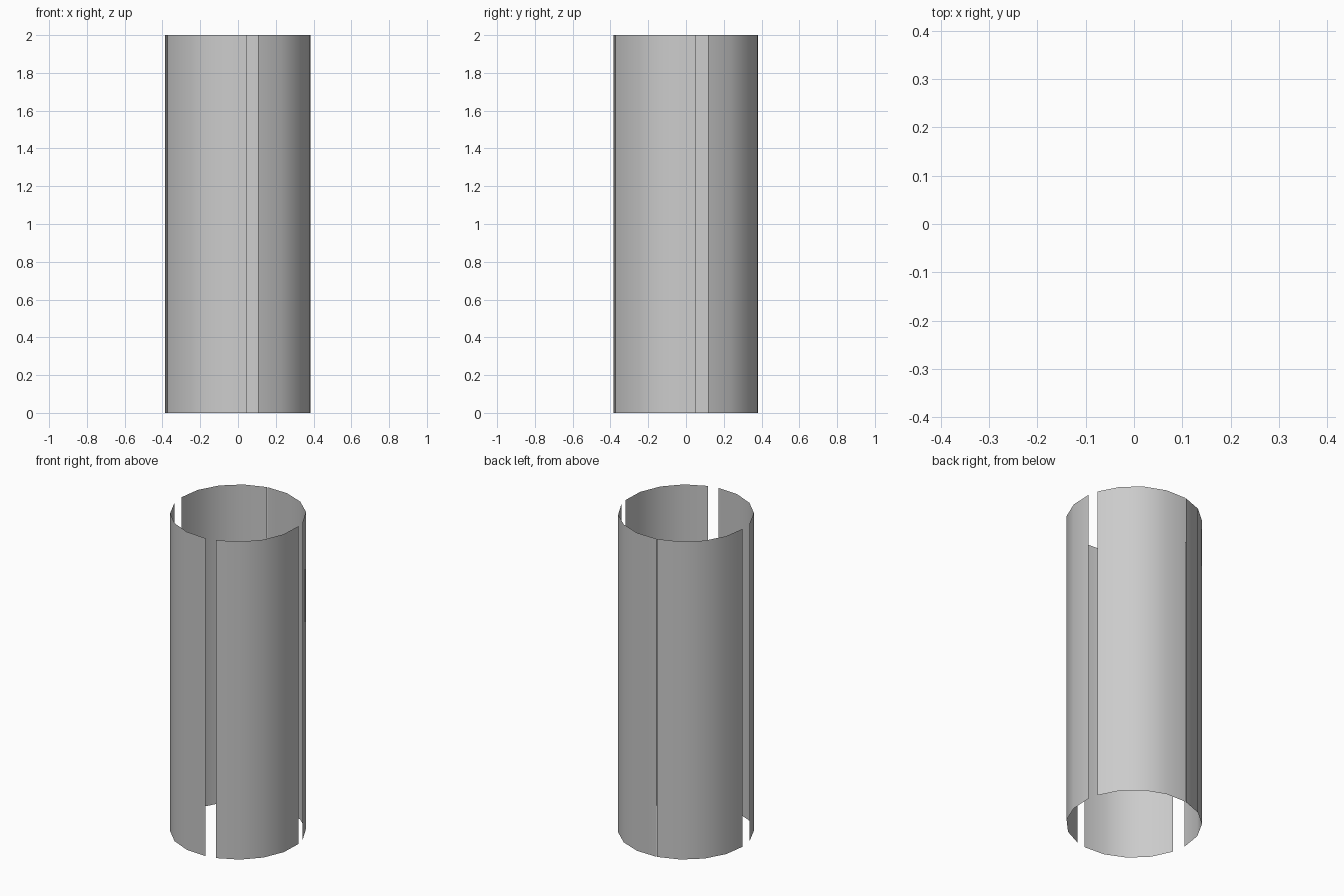
import bpy, math

if "Cube" in bpy.data.objects:
    bpy.data.objects.remove(bpy.data.objects["Cube"])

R, H, STEPS = 0.387, 2.0, 4
SPAN = 81.8  # arc covered by each panel, degrees


def curved_panel(name, start):
    # single-skin curved wall panel, open top and bottom
    verts, faces = [], []
    for i in range(STEPS + 1):
        a = math.radians(start + SPAN * i / STEPS)
        x, y = R * math.cos(a), R * math.sin(a)
        verts += [(x, y, 0), (x, y, H)]
    for i in range(STEPS):
        b = 2 * i
        faces.append((b, b + 2, b + 3, b + 1))
    mesh = bpy.data.meshes.new(name)
    mesh.from_pydata(verts, [], faces)
    mesh.polygons.foreach_set("use_smooth", [True] * STEPS)
    mesh.update()
    obj = bpy.data.objects.new(name, mesh)
    bpy.context.collection.objects.link(obj)


# four panels around the tube: three open slots and one nearly closed seam
for name, start in (("front_right_panel", -74.0), ("back_right_panel", 17.4),
                    ("back_left_panel", 99.9), ("front_left_panel", 194.8)):
    curved_panel(name, start)
